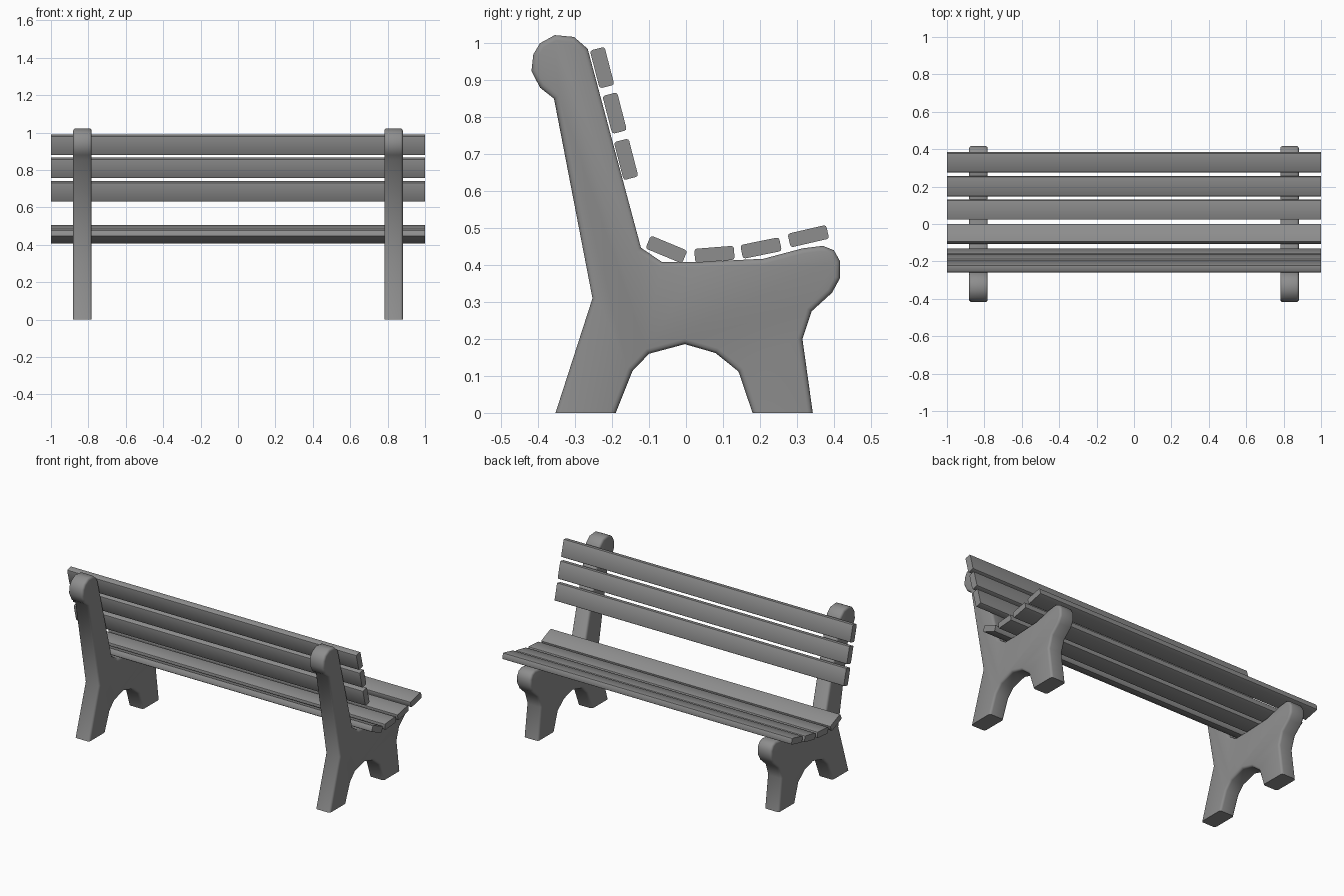
import bpy, bmesh
from math import radians
from mathutils import Matrix

cube = bpy.data.objects.get("Cube")
if cube:
    bpy.data.objects.remove(cube, do_unlink=True)

grey = bpy.data.materials.new("stone_grey")
grey.use_nodes = True
colour = (0.27, 0.27, 0.27, 1)
grey.diffuse_color = colour
grey.node_tree.nodes["Principled BSDF"].inputs["Base Color"].default_value = colour


def finish(bm, name, angle):
    """Turn a bmesh into a shaded, coloured object."""
    bmesh.ops.recalc_face_normals(bm, faces=bm.faces)
    mesh = bpy.data.meshes.new(name)
    bm.to_mesh(mesh)
    bm.free()
    mesh.materials.append(grey)
    obj = bpy.data.objects.new(name, mesh)
    bpy.context.collection.objects.link(obj)
    bpy.ops.object.select_all(action='DESELECT')
    obj.select_set(True)
    bpy.context.view_layer.objects.active = obj
    bpy.ops.object.shade_smooth_by_angle(angle=radians(angle))
    return obj


# Side outline of a support (y, z): back post, seat rest, front foot, arch
OUTLINE = [
    (-.353, 0), (-.253, .31), (-.357, .85), (-.395, .88), (-.418, .925),
    (-.413, .97), (-.395, 1), (-.355, 1.022), (-.303, 1.017), (-.266, .985),
    (-.122, .447), (-.065, .408), (.03, .408), (.21, .417), (.315, .445),
    (.37, .452), (.4, .44), (.417, .41), (.417, .365), (.395, .325),
    (.34, .275), (.315, .2), (.343, 0), (.18, 0), (.142, .112),
    (.08, .162), (-.003, .186), (-.1, .16), (-.145, .113), (-.19, 0)]


def support(name, x, width=.1):
    bm = bmesh.new()
    face = bm.faces.new([bm.verts.new((x - width / 2, y, z)) for y, z in OUTLINE])
    ext = bmesh.ops.extrude_face_region(bm, geom=[face], use_keep_orig=True)
    moved = [v for v in ext["geom"] if isinstance(v, bmesh.types.BMVert)]
    bmesh.ops.translate(bm, verts=moved, vec=(width, 0, 0))
    bmesh.ops.recalc_face_normals(bm, faces=bm.faces)
    # Round the rim of both cheeks, leaving the soles flat
    rim = [e for e in bm.edges
           if abs(e.verts[0].co.x - e.verts[1].co.x) < 1e-4
           and max(v.co.z for v in e.verts) > .001]
    bmesh.ops.bevel(bm, geom=rim, offset=.014, segments=3, profile=.5,
                    affect='EDGES', clamp_overlap=True)
    return finish(bm, name, 50)


def slat(name, y, z, length, thick, tilt):
    """Full-width board with softened long edges."""
    bm = bmesh.new()
    bmesh.ops.create_cube(bm, size=1)
    bmesh.ops.scale(bm, vec=(2, length, thick), verts=bm.verts)
    long_edges = [e for e in bm.edges
                  if abs(e.verts[0].co.x - e.verts[1].co.x) > 1]
    bmesh.ops.bevel(bm, geom=long_edges, offset=.007, segments=2, profile=.5,
                    affect='EDGES')
    bmesh.ops.transform(bm, verts=bm.verts, matrix=Matrix.Translation((0, y, z))
                        @ Matrix.Rotation(radians(tilt), 4, 'X'))
    return finish(bm, name, 30)


for side, x in (("left", .832), ("right", -.832)):
    support(side + "_support", x)

# Back rest boards, top to bottom
for i, (y, z) in enumerate([(-.227, .934), (-.193, .811), (-.162, .686)]):
    slat(f"back_slat_{i + 1}", y, z, .106, .041, 104.5)

# Seat boards, back to front
for i, (y, z, tilt) in enumerate([(-.053, .442, -22.5), (.077, .429, 4.5),
                                  (.203, .446, 11.5), (.331, .478, 13)]):
    slat(f"seat_slat_{i + 1}", y, z, .107, .038, tilt)
